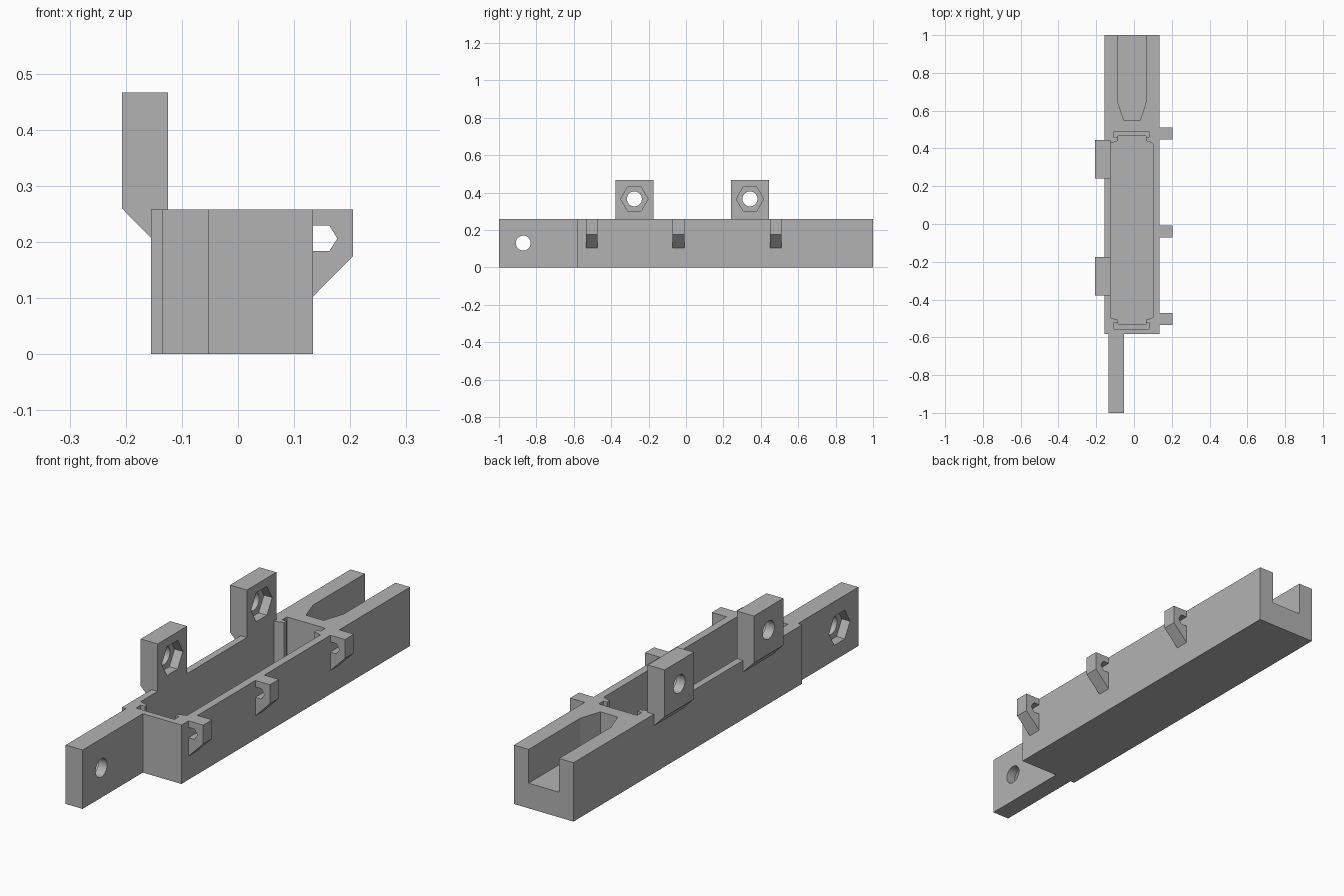
import bpy, bmesh, math
from mathutils import Vector

if "Cube" in bpy.data.objects:
    bpy.data.objects.remove(bpy.data.objects["Cube"], do_unlink=True)

grey = bpy.data.materials.new("plain grey")
grey.use_nodes = True
grey.diffuse_color = (0.45, 0.45, 0.45, 1)
grey.node_tree.nodes["Principled BSDF"].inputs["Base Color"].default_value = (0.45, 0.45, 0.45, 1)

H = 0.258          # height of the body
LEFT, RIGHT = -0.155, 0.134


def prism(name, outline, axis, lo, hi):
    """Extrude a 2D outline along axis: x takes (y,z), y takes (x,z), z takes (x,y)."""
    place = {"x": lambda a, b, t: (t, a, b),
             "y": lambda a, b, t: (a, t, b),
             "z": lambda a, b, t: (a, b, t)}[axis]
    step = Vector(place(0, 0, hi - lo))
    bm = bmesh.new()
    face = bm.faces.new([bm.verts.new(place(a, b, lo)) for a, b in outline])
    new = bmesh.ops.extrude_face_region(bm, geom=[face])["geom"]
    bmesh.ops.translate(bm, vec=step, verts=[v for v in new if isinstance(v, bmesh.types.BMVert)])
    bmesh.ops.recalc_face_normals(bm, faces=bm.faces)
    mesh = bpy.data.meshes.new(name)
    bm.to_mesh(mesh)
    bm.free()
    mesh.materials.append(grey)
    obj = bpy.data.objects.new(name, mesh)
    bpy.context.collection.objects.link(obj)
    return obj


def rect(a0, a1, b0, b1):
    return [(a0, b0), (a1, b0), (a1, b1), (a0, b1)]


def ngon(a, b, r, n):
    return [(a + r * math.cos(math.tau * i / n), b + r * math.sin(math.tau * i / n)) for i in range(n)]


def cut(obj, cutter):
    cutter.hide_render = True
    cutter.hide_set(True)
    mod = obj.modifiers.new(cutter.name, "BOOLEAN")
    mod.operation = "DIFFERENCE"
    mod.solver = "EXACT"
    mod.object = cutter


def bolt_hole(obj, y, z, x0, x1, nut0, nut1):
    """Round hole right through, with a hexagonal nut recess on one face."""
    cut(obj, prism(obj.name + "_hole_cutter", ngon(y, z, 0.04, 32), "x", x0 - 0.05, x1 + 0.05))
    cut(obj, prism(obj.name + "_nut_cutter", ngon(y, z, 0.073, 6), "x", nut0, nut1))


# Long body
body = prism("body", rect(LEFT, RIGHT, -0.583, 1.0), "z", 0, H)

# Main pocket with narrowed necks at both ends
pocket = [(-0.125, -0.495), (-0.085, -0.508), (-0.085, -0.53), (0.063, -0.53), (0.063, -0.508), (0.1, -0.495),
          (0.1, 0.427), (0.063, 0.44), (0.063, 0.465), (-0.085, 0.465), (-0.085, 0.44), (-0.125, 0.427)]
cut(body, prism("pocket_cutter", pocket, "z", 0.035, H + 0.1))

# Wider plate slots behind the necks
for name, y0, y1 in (("front", -0.555, -0.522), ("back", 0.457, 0.49)):
    cut(body, prism(name + "_slot_cutter", rect(-0.106, 0.08, y0, y1), "z", 0.05, H + 0.1))

# Open groove at the back, tapering inward
groove = [(-0.053, 0.547), (0.032, 0.547), (0.063, 0.642), (0.063, 1.1), (-0.085, 1.1), (-0.085, 0.642)]
cut(body, prism("groove_cutter", groove, "z", 0.11, H + 0.1))

# Mounting tongue at the front, nut recess on the right face
tongue = prism("front_tongue", rect(-0.135, -0.053, -1.0, -0.583), "z", 0, H)
bolt_hole(tongue, -0.87, 0.13, -0.135, -0.053, -0.2, -0.095)

# Raised mounting tabs on the right wall, nut recess facing inward
tab = [(-0.207, 0.466), (-0.125, 0.466), (-0.125, H), (LEFT, H), (LEFT, 0.207), (-0.207, 0.26)]
for name, y in (("front", -0.276), ("back", 0.342)):
    ear = prism(name + "_mounting_tab", tab, "y", y - 0.102, y + 0.102)
    bolt_hole(ear, y, 0.366, -0.207, -0.125, -0.165, 0)

# Cable clips on the left wall, each with an angular opening
clip = [(RIGHT, H), (0.205, H), (0.205, 0.175), (RIGHT, 0.103), (RIGHT, 0.184),
        (0.163, 0.184), (0.177, 0.206), (0.163, 0.229), (RIGHT, 0.229)]
for name, y in (("front", -0.503), ("middle", -0.04), ("back", 0.479)):
    prism(name + "_cable_clip", clip, "y", y - 0.031, y + 0.031)
